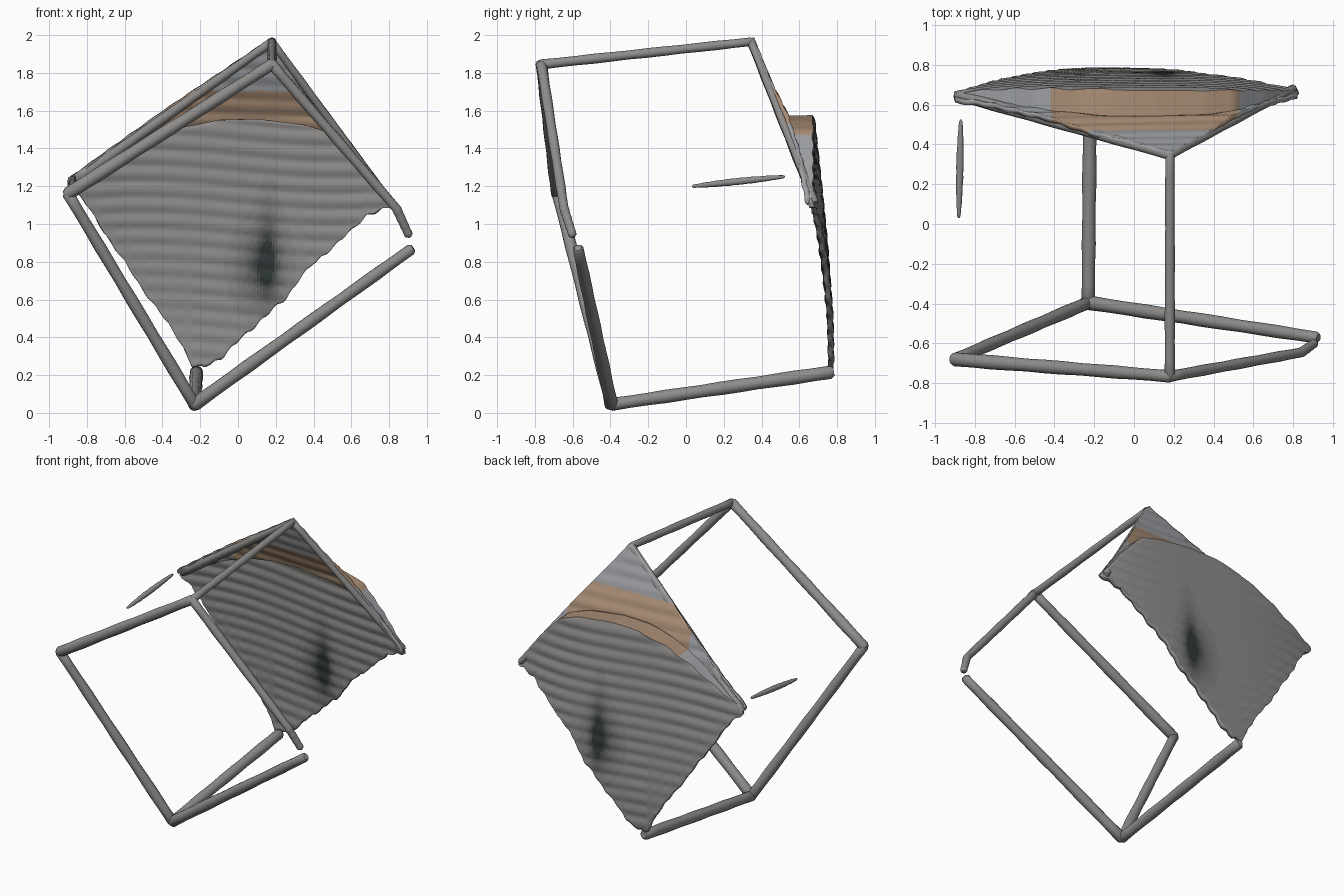
import bpy, bmesh, math
from mathutils import Vector

if "Cube" in bpy.data.objects:
    bpy.data.objects.remove(bpy.data.objects["Cube"])


def material(name, rgb):
    m = bpy.data.materials.new(name)
    m.diffuse_color = (*rgb, 1)
    m.use_nodes = True
    m.node_tree.nodes["Principled BSDF"].inputs["Base Color"].default_value = m.diffuse_color
    return m


def lerp_table(t, table):
    # piecewise linear lookup in (key, value) pairs sorted by key
    if t <= table[0][0]:
        return table[0][1]
    for (a, va), (b, vb) in zip(table, table[1:]):
        if t <= b:
            return va + (vb - va) * (t - a) / (b - a)
    return table[-1][1]


GREY = material("warm_grey", (0.27, 0.265, 0.26))
PALE = material("pale_grey", (0.34, 0.35, 0.37))
TAN = material("tan", (0.40, 0.27, 0.18))
SMUDGE = [material(f"smudge_{i}", tuple(g + (d - g) * i / 8 for g, d in
          zip((0.27, 0.265, 0.26), (0.03, 0.04, 0.04)))) for i in range(9)]


def rod(name, points, r0, r1=None, tips=(0.6, 0.6), spindle=False):
    # slightly uneven round bar through the given points, rounded at both tips
    r1 = r0 if r1 is None else r1
    pts = [Vector(p) for p in points]
    path = []
    for a, b in zip(pts, pts[1:]):
        path += [a.lerp(b, i / 12) for i in range(12)]
    path.append(pts[-1])
    start, end = (path[1] - path[0]).normalized(), (path[-1] - path[-2]).normalized()
    path = [path[0] - start * r0 * 0.5] + path + [path[-1] + end * r1 * 0.5]
    cu = bpy.data.curves.new(name, 'CURVE')
    cu.dimensions = '3D'
    cu.bevel_depth = 1.0
    cu.bevel_resolution = 4
    cu.use_fill_caps = True
    sp = cu.splines.new('POLY')
    n = len(path)
    sp.points.add(n - 1)
    for i, p in enumerate(path):
        t = i / (n - 1)
        r = (r0 + (r1 - r0) * t) * (1 + 0.05 * math.sin(i * 1.9))
        if spindle:
            r *= 0.3 + 0.7 * math.sin(math.pi * t) ** 0.7
        if i == 0:
            r *= tips[0]
        if i == n - 1:
            r *= tips[1]
        sp.points[i].co = (*p, 1)
        sp.points[i].radius = r
    sp.use_smooth = True
    ob = bpy.data.objects.new(name, cu)
    bpy.context.collection.objects.link(ob)
    cu.materials.append(GREY)
    return ob


# corners of the tilted frame
T, L, B, R = (0.18, -0.765, 1.845), (-0.90, -0.68, 1.16), (-0.23, -0.395, 0.045), (0.915, -0.57, 0.865)
T2, B2 = (0.18, 0.345, 1.965), (-0.22, 0.765, 0.215)

# front square, with a gap at the right corner
rod("front_bar_upper_left", [T, L], 0.03, 0.036)
rod("front_bar_lower_left", [L, B], 0.03, 0.033)
rod("front_bar_lower_right", [B, R], 0.036, 0.03)
rod("front_bar_upper_right", [T, (0.84, -0.645, 1.08), (0.905, -0.60, 0.94)], 0.028, 0.022, (0.6, 0.4))
# bars running back, and the loose fragment on the left
rod("top_bar", [T, T2], 0.026, 0.023)
rod("bottom_bar", [B, B2], 0.033, 0.036)
rod("loose_bar", [(-0.88, 0.04, 1.20), (-0.875, 0.27, 1.225), (-0.87, 0.515, 1.25)], 0.018, spindle=True)

# outlines of the back sheet as heights over x
TOP = [(-0.90, 1.24), (-0.45, 1.56), (0.18, 1.985), (0.5, 1.56), (0.82, 1.13)]
RIM = [(-0.90, 1.22), (-0.7, 1.33), (-0.5, 1.44), (-0.3, 1.52), (-0.1, 1.56), (0.1, 1.565),
       (0.35, 1.535), (0.5, 1.49), (0.65, 1.33), (0.82, 1.11)]
LOW = [(-0.90, 1.20), (-0.83, 1.14), (-0.55, 0.72), (-0.3, 0.37), (-0.24, 0.24), (-0.18, 0.24),
       (-0.08, 0.30), (0.13, 0.50), (0.25, 0.60), (0.33, 0.72), (0.5, 0.88), (0.62, 0.98),
       (0.68, 1.05), (0.82, 1.09)]
# depth of the sloping part and the main part over height
Y_UP = [(1.1, 0.65), (1.35, 0.60), (1.57, 0.53), (1.75, 0.44), (1.985, 0.345)]
Y_LOW = [(0.2, 0.77), (0.5, 0.765), (0.9, 0.735), (1.2, 0.705), (1.57, 0.665)]


def back_sheet():
    nx, n_up, n_low = 110, 30, 80
    bm = bmesh.new()
    grid = []
    for i in range(nx + 1):
        x = -0.90 + 1.72 * i / nx
        top, rim, low = (lerp_table(x, t) for t in (TOP, RIM, LOW))
        low = min(low + 0.012 * math.sin(x * 55) * math.sin(x * 23), rim - 0.01)
        col = []
        for j in range(n_up + 1):
            z = top + (rim - top) * j / n_up
            y = lerp_table(z, Y_UP) + 0.003 * math.sin(z * 80 + 3 * x)
            col.append(bm.verts.new((x, y, z)))
        for j in range(n_low + 1):
            z = rim + (low - rim) * j / n_low
            side = min(1, abs(x + 0.04) / 0.86)
            y = lerp_table(z, Y_LOW) - 0.055 * side ** 3
            y += 0.004 * math.sin(z * 75 + 2.5 * math.sin(3 * x))
            col.append(bm.verts.new((x, y, z)))
        grid.append(col)
    for a, b in zip(grid, grid[1:]):
        for j in range(len(a) - 1):
            f = bm.faces.new((a[j], b[j], b[j + 1], a[j + 1]))
            f.smooth = True
            c = f.calc_center_median()
            # tan band on the slope, dark smudge with an upward streak below
            if j <= n_up:
                f.material_index = 1 if c.z < 1.71 and -0.42 < c.x < 0.52 else 0
            else:
                blob = math.exp(-((c.x - 0.12) / 0.12) ** 2 - ((c.z - 0.77) / 0.19) ** 2)
                streak = math.exp(-((c.x - 0.16) / 0.055) ** 2 - ((c.z - 0.85) / 0.27) ** 2)
                f.material_index = 2 + min(8, round(8 * min(1, 0.75 * blob + 0.6 * streak)))
    bmesh.ops.recalc_face_normals(bm, faces=bm.faces)
    me = bpy.data.meshes.new("back_sheet")
    bm.to_mesh(me)
    bm.free()
    for m in [PALE, TAN] + SMUDGE:
        me.materials.append(m)
    ob = bpy.data.objects.new("back_sheet", me)
    bpy.context.collection.objects.link(ob)
    mod = ob.modifiers.new("thickness", 'SOLIDIFY')
    mod.thickness = 0.028
    mod.offset = 0
    bpy.ops.object.select_all(action='DESELECT')
    ob.select_set(True)
    bpy.context.view_layer.objects.active = ob
    bpy.ops.object.shade_smooth_by_angle(angle=math.radians(40))


back_sheet()

# thin rims along the two upper edges and the left corner of the sheet
rod("sheet_edge_left", [T2, (-0.875, 0.645, 1.22)], 0.022, 0.03)
rod("sheet_edge_right", [T2, (0.80, 0.68, 1.12)], 0.02, 0.022)
